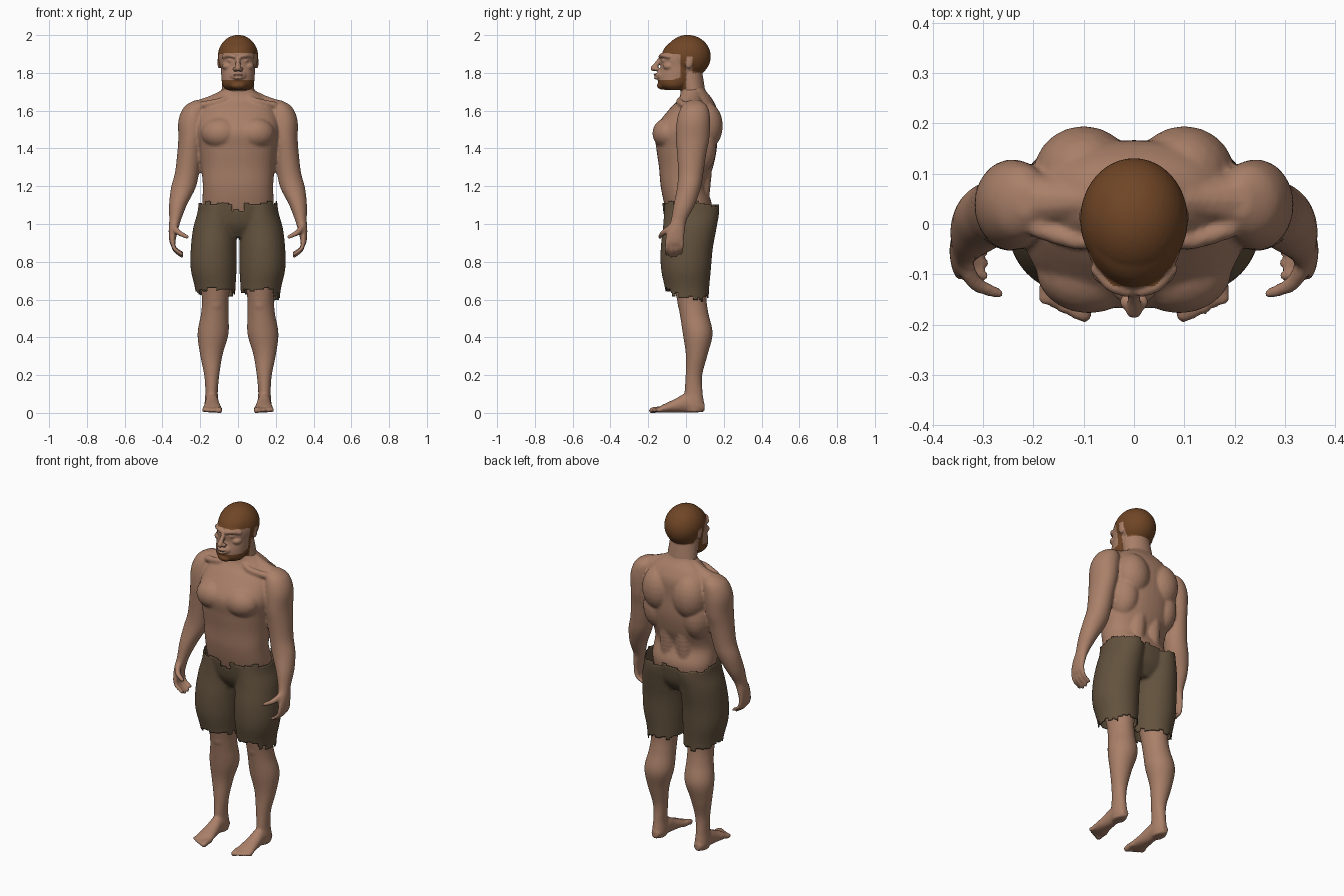
import bpy, bmesh, math, random
from mathutils import Vector, Matrix

random.seed(7)
cube = bpy.data.objects.get("Cube")
if cube:
    bpy.data.objects.remove(cube, do_unlink=True)


def make_material(name, rgb):
    mat = bpy.data.materials.new(name)
    mat.use_nodes = True
    color = (*rgb, 1)
    mat.diffuse_color = color
    bsdf = next(n for n in mat.node_tree.nodes if n.type == 'BSDF_PRINCIPLED')
    bsdf.inputs["Base Color"].default_value = color
    return mat


skin = make_material("skin", (.40, .215, .14))
brown = make_material("hair_brown", (.16, .06, .019))
cloth = make_material("worn_cloth", (.125, .085, .048))


def catmull(rings, steps=5):
    """Smoothly interpolate a list of equal-length tuples."""
    pts = [Vector(r) for r in rings]
    out = []
    for i in range(len(pts) - 1):
        a, b, c, d = pts[max(i - 1, 0)], pts[i], pts[i + 1], pts[min(i + 2, len(pts) - 1)]
        for k in range(steps):
            t = k / steps
            out.append(b + (c - a) * t / 2 + (a * 2 - b * 5 + c * 4 - d) * t * t / 2
                       + (b * 3 - a - c * 3 + d) * t ** 3 / 2)
    return out + [pts[-1]]


def loft(bm, rings, along='z', power=1, side=1, sides=40):
    """Closed body from rings (centre u, centre v, position, radius u, radius v)."""
    loops = []
    for u, v, w, ru, rv in catmull(rings):
        loop = []
        for k in range(sides):
            a = math.tau * k / sides
            c, s = math.cos(a), math.sin(a)
            p = u + ru * math.copysign(abs(c) ** power, c)
            q = v + rv * math.copysign(abs(s) ** power, s)
            loop.append(bm.verts.new((side * p, q, w) if along == 'z' else (side * p, w, q)))
        loops.append(loop)
    for lo, hi in zip(loops, loops[1:]):
        for k in range(sides):
            n = (k + 1) % sides
            bm.faces.new((lo[k], lo[n], hi[n], hi[k]))
    bm.faces.new(loops[0])
    bm.faces.new(loops[-1])


def ball(bm, center, radii, side=1, detail=3):
    x, y, z = center
    mat = Matrix.Translation((side * x, y, z)) @ Matrix.Diagonal((*radii, 1))
    bmesh.ops.create_icosphere(bm, subdivisions=detail, radius=1, matrix=mat)


def beads(bm, points, side=1):
    """Rounded rod through points (x, y, z, radius)."""
    for x, y, z, r in catmull(points, 8):
        ball(bm, (x, y, z), (r, r, r), side, 2)


def fuse(bm, name, voxel, passes, materials):
    """Blend overlapping volumes into one smooth surface."""
    bmesh.ops.recalc_face_normals(bm, faces=bm.faces)
    mesh = bpy.data.meshes.new(name)
    bm.to_mesh(mesh)
    bm.free()
    obj = bpy.data.objects.new(name, mesh)
    bpy.context.collection.objects.link(obj)
    remesh = obj.modifiers.new("blend", 'REMESH')
    remesh.mode = 'VOXEL'
    remesh.voxel_size = voxel
    smooth = obj.modifiers.new("soften", 'SMOOTH')
    smooth.factor = .5
    smooth.iterations = passes
    graph = bpy.context.evaluated_depsgraph_get()
    baked = bpy.data.meshes.new_from_object(obj.evaluated_get(graph))
    obj.modifiers.clear()
    obj.data = baked
    bpy.data.meshes.remove(mesh)
    baked.name = name
    baked.materials.clear()
    for mat in materials:
        baked.materials.append(mat)
    for poly in baked.polygons:
        poly.use_smooth = True
        poly.material_index = 0
    return obj


# Body: torso, then mirrored muscles, arms, hands, legs and feet
bm = bmesh.new()
loft(bm, [(0, .02, 1, .17, .1), (0, .012, 1.1, .188, .125), (0, -.012, 1.2, .186, .122),
          (0, 0, 1.3, .195, .143), (0, .003, 1.4, .208, .16), (0, 0, 1.5, .22, .165),
          (0, .035, 1.6, .2, .13), (0, .05, 1.66, .15, .09), (0, .037, 1.71, .085, .065),
          (0, .03, 1.75, .075, .06)], power=.88)

for s in (1, -1):
    ball(bm, (.09, -.09, 1.48), (.105, .088, .085), s)          # chest
    ball(bm, (.1, .1, 1.52), (.1, .095, .13), s)                # shoulder blade
    ball(bm, (.13, .06, 1.4), (.085, .1, .14), s)               # side of back
    beads(bm, [(.05, .08, 1.45, .055), (.05, .085, 1.3, .055), (.055, .073, 1.12, .05)], s)
    beads(bm, [(.06, .045, 1.69, .03), (.13, .045, 1.645, .04), (.2, .045, 1.6, .06)], s)
    beads(bm, [(.03, -.005, 1.675, .016), (.1, -.035, 1.65, .018), (.19, -.01, 1.63, .02)], s)

    # Arm from shoulder to palm
    loft(bm, [(.21, .045, 1.655, .02, .03), (.225, .045, 1.62, .06, .07),
              (.24, .04, 1.55, .075, .088), (.248, .035, 1.45, .068, .088),
              (.257, .03, 1.37, .065, .077), (.27, .025, 1.27, .064, .067),
              (.29, .015, 1.19, .065, .063), (.318, -.01, 1.1, .047, .056),
              (.333, -.038, 1.02, .031, .042), (.342, -.052, .97, .025, .047),
              (.347, -.06, .92, .018, .05), (.345, -.062, .89, .013, .047)], side=s)
    # Curled fingers and thumb
    for k in range(4):
        y = -.1 + k * .026
        drop = (.012, 0, .004, .018)[k]
        beads(bm, [(.346, y, .905, .0125), (.335, y - .002, .862 + drop / 2, .0115),
                   (.296, y - .004, .828 + drop, .01)], s)
    beads(bm, [(.34, -.075, .985, .018), (.315, -.118, .955, .016), (.27, -.138, .932, .0115)], s)

    # Leg from hip to ankle
    loft(bm, [(.1, .02, 1.05, .07, .08), (.12, .015, .9, .095, .1), (.12, .015, .78, .095, .1),
              (.12, .028, .62, .072, .08), (.123, .042, .53, .072, .076),
              (.132, .062, .42, .082, .079), (.141, .057, .31, .06, .058),
              (.139, .042, .2, .04, .044), (.14, .04, .11, .033, .048),
              (.14, .042, .05, .037, .053), (.14, .045, .004, .032, .045)], side=s)
    ball(bm, (.118, -.005, .58), (.045, .04, .055), s)          # kneecap
    # Foot and toes
    loft(bm, [(.14, .03, .098, .02, .022), (.14, .04, .06, .036, .038),
              (.138, .052, 0, .036, .05), (.137, .037, -.06, .042, .036),
              (.136, .023, -.12, .051, .022), (.136, .016, -.148, .048, .013)],
         along='y', side=s)
    for k in range(5):
        x = .099 + k * .02
        tip = -.18 + .0025 * k * k
        r = .017 if k == 0 else .0115
        beads(bm, [(x, -.125, .018, r), (x, -.15, .018, r), (x, tip, .013, r)], s)
fuse(bm, "body", .0075, 4, [skin])

# Head: neck, jaw, skull and features
bm = bmesh.new()
loft(bm, [(0, .045, 1.65, .09, .06), (0, .033, 1.72, .086, .066), (0, .015, 1.8, .08, .072),
          (0, .01, 1.86, .07, .07)])
loft(bm, [(0, -.058, 1.71, .06, .055), (0, -.058, 1.735, .082, .085),
          (0, -.043, 1.78, .088, .105), (0, -.03, 1.83, .091, .105),
          (0, -.02, 1.88, .096, .114), (0, 0, 1.94, .09, .108), (0, .01, 1.98, .055, .065)])
ball(bm, (0, .009, 1.887), (.107, .122, .114), detail=4)
beads(bm, [(0, -.132, 1.88, .012), (0, -.15, 1.853, .013), (0, -.171, 1.825, .017)])
ball(bm, (0, -.13, 1.785), (.045, .028, .03))
ball(bm, (0, -.153, 1.79), (.028, .02, .0075))
ball(bm, (0, -.151, 1.773), (.025, .02, .008))
ball(bm, (0, -.122, 1.733), (.042, .032, .022))
for s in (1, -1):
    ball(bm, (.014, -.155, 1.82), (.014, .016, .011), s)        # nostril
    beads(bm, [(.015, -.134, 1.887, .012), (.045, -.122, 1.893, .013), (.075, -.09, 1.885, .012)], s)
    ball(bm, (.038, -.113, 1.866), (.018, .017, .012), s)       # eyelid
    ball(bm, (.055, -.09, 1.835), (.03, .032, .022), s)         # cheek
    ball(bm, (.1, .015, 1.855), (.009, .02, .032), s)           # ear
head = fuse(bm, "head", .0045, 3, [skin, brown])


def is_hair(c):
    if c.y > .035:
        return c.z > 1.8
    if c.y > 0:
        return c.z > 1.888
    beard_top = 1.762 + .25 * max(0, c.y + .08)
    sideburn = c.y > -.03 and c.z > 1.76
    return c.z > 1.905 - .1 * max(0, c.y + .1) or sideburn or 1.712 < c.z < beard_top


for poly in head.data.polygons:
    poly.material_index = int(is_hair(poly.center))

# Ragged shorts: mirrored legs and seat, torn at waist and hems
bm = bmesh.new()
loft(bm, [(0, .02, .93, .1, .08), (0, .02, 1, .19, .125), (0, .018, 1.1, .203, .143),
          (0, .015, 1.17, .203, .143)], power=.9)
for s in (1, -1):
    loft(bm, [(.118, .01, .54, .1, .108), (.12, .006, .65, .106, .116),
              (.129, 0, .76, .121, .132), (.129, .004, .87, .121, .138),
              (.122, .02, .98, .115, .142), (.11, .03, 1.07, .103, .146),
              (.105, .028, 1.17, .1, .14)], side=s)
shorts = fuse(bm, "shorts", .009, 3, [cloth])
tears = [random.uniform(-.014, .014) for _ in range(90)]


def torn_away(c):
    if c.z > 1:
        notch = .035 if abs(c.x) < .03 and c.y < 0 else 0
        bin_index = int((math.atan2(c.y, c.x) + math.pi) * 5)
        return c.z > 1.113 - notch - .1 * max(0, c.y) + tears[bin_index] * .8
    side = 1 if c.x > 0 else -1
    bin_index = int((math.atan2(c.y, side * c.x - .12) + math.pi) * 4)
    flap = .025 if side > 0 and c.x > .19 else 0
    return c.z < .637 - .12 * c.y - flap + tears[bin_index + (40 if side > 0 else 60)]


bm = bmesh.new()
bm.from_mesh(shorts.data)
gone = [f for f in bm.faces if torn_away(f.calc_center_median())]
bmesh.ops.delete(bm, geom=gone, context='FACES')
bm.to_mesh(shorts.data)
bm.free()
thick = shorts.modifiers.new("cloth_thickness", 'SOLIDIFY')
thick.thickness = .006
thick.offset = -1
